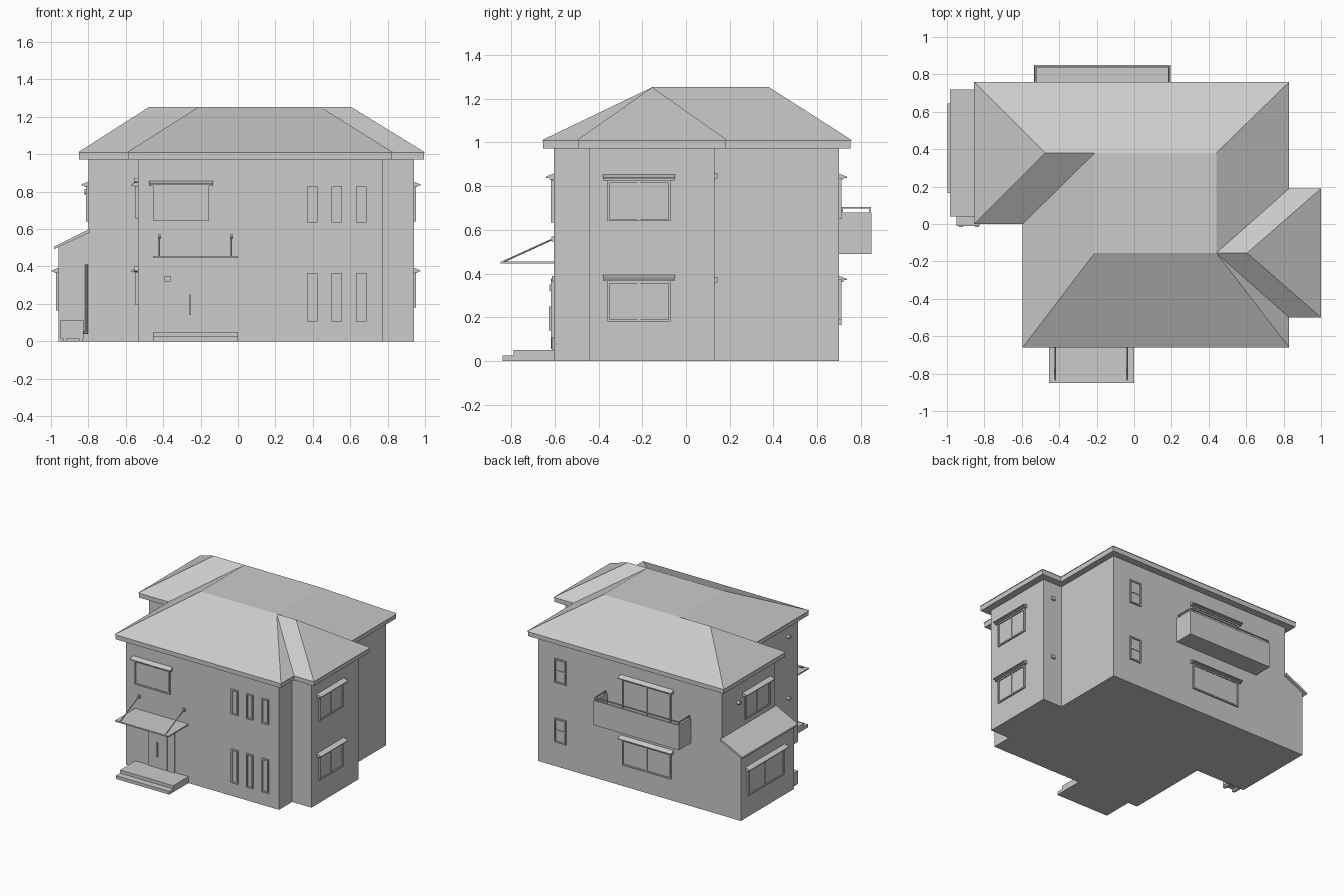
import bpy, bmesh
from mathutils import Vector

if "Cube" in bpy.data.objects:
    bpy.data.objects.remove(bpy.data.objects["Cube"])


def mesh(name, verts, faces, cuts=()):
    bm = bmesh.new()
    vs = [bm.verts.new(v) for v in verts]
    for f in faces:
        bm.faces.new([vs[i] for i in f])
    for z in cuts:
        bmesh.ops.bisect_plane(bm, geom=bm.verts[:] + bm.edges[:] + bm.faces[:],
                               plane_co=(0, 0, z), plane_no=(0, 0, 1))
    bmesh.ops.recalc_face_normals(bm, faces=bm.faces[:])
    me = bpy.data.meshes.new(name)
    bm.to_mesh(me)
    bm.free()
    ob = bpy.data.objects.new(name, me)
    bpy.context.collection.objects.link(ob)
    return ob


def loft(name, a, b):
    n = len(a)
    sides = [(i, (i + 1) % n, n + (i + 1) % n, n + i) for i in range(n)]
    return mesh(name, list(a) + list(b),
                [tuple(range(n))[::-1], tuple(range(n, 2 * n))] + sides)


def prism(name, outline, z0, z1):
    return loft(name, [(x, y, z0) for x, y in outline], [(x, y, z1) for x, y in outline])


def box(name, x0, x1, y0, y1, z0, z1):
    return prism(name, [(x0, y0), (x1, y0), (x1, y1), (x0, y1)], z0, z1)


def rod(name, a, b, r, n=8):
    a, b = Vector(a), Vector(b)
    bpy.ops.mesh.primitive_cylinder_add(vertices=n, radius=r, depth=(b - a).length,
                                        location=(a + b) / 2)
    ob = bpy.context.object
    ob.name = name
    ob.rotation_mode = 'QUATERNION'
    ob.rotation_quaternion = (b - a).to_track_quat('Z', 'Y')
    return ob


# Wall-relative placement: u along the wall, o outwards, z up
def on(side, wall, u, o, z):
    return {'front': (u, wall - o, z), 'back': (u, wall + o, z),
            'left': (wall - o, u, z), 'right': (wall + o, u, z)}[side]


def profile(name, side, wall, u0, u1, pts):
    return loft(name, [on(side, wall, u0, o, z) for o, z in pts],
                [on(side, wall, u1, o, z) for o, z in pts])


def plate(name, side, wall, u0, u1, z0, z1, o1, o0=-0.005):
    return profile(name, side, wall, u0, u1, [(o0, z0), (o1, z0), (o1, z1), (o0, z1)])


def window(name, side, wall, u0, u1, z0, z1, hood=True, split='v'):
    t, d = 0.010, 0.012
    plate(name + "_pane", side, wall, u0 + t, u1 - t, z0 + t, z1 - t, 0.004)
    for k, (a, b, c, e) in enumerate([(u0, u0 + t, z0, z1), (u1 - t, u1, z0, z1),
                                      (u0 + t, u1 - t, z0, z0 + t), (u0 + t, u1 - t, z1 - t, z1)]):
        plate(f"{name}_frame_{k}", side, wall, a, b, c, e, d)
    m = (u0 + u1) / 2
    if split == 'v':
        plate(name + "_mullion", side, wall, m - 0.006, m + 0.006, z0 + t, z1 - t, 0.009)
    elif split == 'h':
        zm = (z0 + z1) / 2
        plate(name + "_rail", side, wall, u0 + t, u1 - t, zm - 0.005, zm + 0.005, 0.009)
    if hood:
        profile(name + "_hood", side, wall, u0 - 0.02, u1 + 0.02,
                [(-0.005, z1), (0.02, z1), (0.02, z1 + 0.008), (0.036, z1 + 0.008),
                 (0.036, z1 + 0.014), (-0.005, z1 + 0.03)])


# Walls
prism("walls", [(-.535, -.605), (.775, -.605), (.775, -.445), (.94, -.445), (.94, .13),
                (.775, .13), (.775, .70), (-.80, .70), (-.80, .055), (-.535, .055)], 0, 0.98)

# Hipped roof with side gables and a flat top
eave = [(-.595, -.66), (.83, -.66), (.83, -.5), (1, -.5), (1, .19), (.83, .19),
        (.83, .76), (-.855, .76), (-.855, 0), (-.595, 0)]
top = [(-.21, -.155), (.44, -.155), (.605, -.155), (.44, .38), (-.21, .38), (-.475, .38)]
p, q, r, s, t, u = range(10, 16)
mesh("roof", [(x, y, 1.01) for x, y in eave] + [(x, y, 1.253) for x, y in top],
     [(0, 1, q, p), (1, 2, q), (2, 3, r, q), (3, 4, r), (4, 5, q, r), (5, 6, s, q),
      (6, 7, u, t, s), (7, 8, u), (8, 9, t, u), (9, 0, p, t), (p, q, s, t),
      tuple(range(10))], cuts=(1.076, 1.136, 1.2))
i = 0.006
prism("fascia", [(-.595 + i, -.66 + i), (.83 - i, -.66 + i), (.83 - i, -.5 + i), (1 - i, -.5 + i),
                 (1 - i, .19 - i), (.83 - i, .19 - i), (.83 - i, .76 - i), (-.855 + i, .76 - i),
                 (-.855 + i, i), (-.595 + i, i)], 0.973, 1.01)

# Lean-to on the left with sloping roof
lean = [(-.80, 0), (-.96, 0), (-.96, .505), (-.80, .585)]
loft("lean_to_walls", [(x, .055, z) for x, z in lean], [(x, .70, z) for x, z in lean])
slab = [(-.795, .58), (-.985, .492), (-.985, .505), (-.795, .60)]
loft("lean_to_roof", [(x, .04, z) for x, z in slab], [(x, .72, z) for x, z in slab])

# Windows, upper and lower storeys
for name, z0, z1 in (("lower", .18, .365), ("upper", .64, .825)):
    window(name + "_right_window", 'right', .94, -.36, -.07, z0, z1)
    window(name + "_left_side_window", 'left', -.535, -.27, -.10, z0 + .015, z1, split='h')
    window(name + "_back_small_window", 'back', .70, .53, .63, z0 + .01, z1 + .01, False, 'h')
for x in (.37, .50, .632):
    window("slim_window_upper", 'front', -.605, x, x + .056, .635, .828, False, None)
    window("slim_window_lower", 'front', -.605, x, x + .056, .105, .365, False, None)
window("front_window", 'front', -.605, -.455, -.155, .645, .83)
window("wing_window", 'left', -.80, .13, .43, .64, .825)
window("lean_to_window", 'left', -.96, .185, .625, .165, .365)
window("back_window", 'back', .70, -.365, .05, .165, .362)
window("balcony_door", 'back', .70, -.365, .05, .51, .83)

# Balcony
box("balcony_floor", -.535, .195, .695, .85, .49, .505)
box("balcony_front", -.535, .195, .836, .85, .505, .68)
for k, x in enumerate((-.535, .181)):
    box(f"balcony_side_{k}", x, x + .014, .695, .836, .505, .68)
    box(f"balcony_side_rail_{k}", x + .003, x + .011, .71, .846, .697, .705)
    for y in (.712, .838):
        box(f"balcony_post_{k}", x + .003, x + .011, y, y + .007, .68, .70)
box("balcony_front_rail", -.532, .192, .838, .846, .697, .705)

# Entrance: steps, door, handle, mailbox
box("step_upper", -.455, 0, -.79, -.60, 0, .05)
box("step_lower", -.455, 0, -.84, -.79, 0, .025)
plate("door_frame", 'front', -.605, -.34, -.115, .05, .39, .008)
plate("door_leaf", 'front', -.605, -.325, -.175, .055, .378, .012)
plate("door_sidelight", 'front', -.605, -.165, -.125, .055, .378, .011)
plate("door_handle", 'front', -.605, -.259, -.252, .14, .25, .022)
plate("mailbox", 'front', -.605, -.392, -.362, .32, .35, .02)

# Canopy with stay rods
box("canopy", -.455, 0, -.85, -.60, .446, .456)
for x in (-.42, -.035):
    rod("canopy_rod", (x, -.835, .455), (x, -.605, .56), .004)
    plate("canopy_rod_mount", 'front', -.605, x - .009, x + .009, .548, .57, .01)

# Vents
for k, z in enumerate((.86, .385)):
    rod(f"left_vent_{k}", (-.53, -.48, z), (-.555, -.48, z), .014, 12)
    plate(f"bump_vent_{k}", 'back', .13, .84, .87, z - .025, z, .014)
rod("wing_vent", (-.795, .51, .80), (-.822, .51, .80), .014, 12)

# Air conditioner and pipe by the lean-to
box("air_conditioner", -.95, -.825, -.01, .045, .015, .115)
for x in (-.935, -.85):
    box("air_conditioner_foot", x, x + .02, -.015, .045, 0, .015)
rod("air_conditioner_pipe", (-.81, .047, .04), (-.81, .047, .41), .007)
rod("air_conditioner_hose", (-.825, .04, .045), (-.808, .047, .045), .007)
